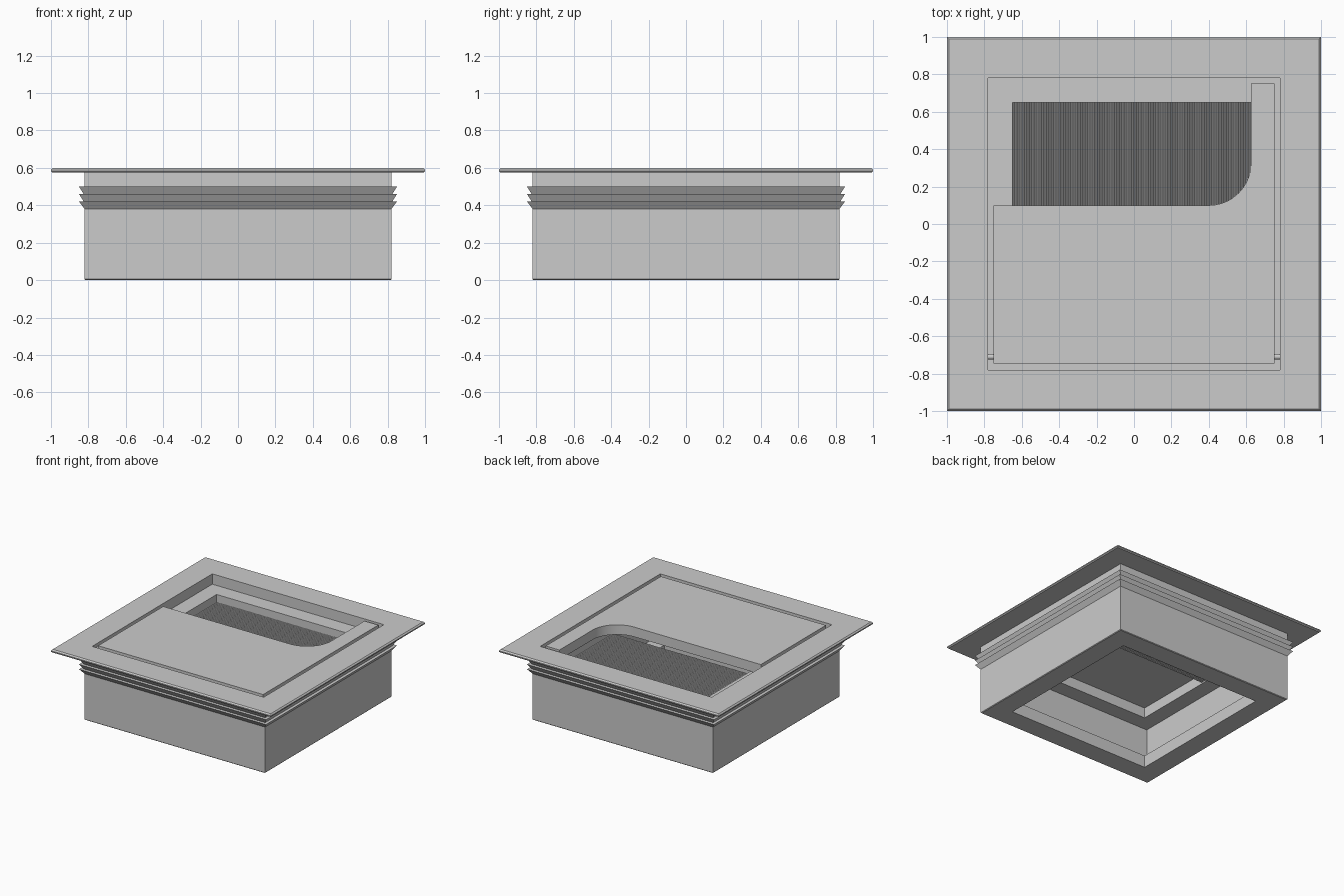
import bpy, bmesh, math

if "Cube" in bpy.data.objects:
    bpy.data.objects.remove(bpy.data.objects["Cube"])


def finish(name, bm):
    bmesh.ops.recalc_face_normals(bm, faces=bm.faces)
    me = bpy.data.meshes.new(name)
    bm.to_mesh(me)
    bm.free()
    ob = bpy.data.objects.new(name, me)
    bpy.context.collection.objects.link(ob)
    return ob


def square_ring(name, profile):
    """Sweep a closed (half width, z) profile around a square with mitred corners."""
    bm = bmesh.new()
    loops = [[bm.verts.new((r * sx, r * sy, z)) for r, z in profile]
             for sx, sy in ((1, 1), (-1, 1), (-1, -1), (1, -1))]
    n = len(profile)
    for c in range(4):
        a, b = loops[c], loops[(c + 1) % 4]
        for i in range(n):
            j = (i + 1) % n
            bm.faces.new((a[i], b[i], b[j], a[j]))
    return finish(name, bm)


def extruded(name, outline, z0, z1):
    bm = bmesh.new()
    face = bm.faces.new([bm.verts.new((x, y, z0)) for x, y in outline])
    new = bmesh.ops.extrude_face_region(bm, geom=[face])
    bmesh.ops.translate(bm, vec=(0, 0, z1 - z0),
                        verts=[v for v in new["geom"] if isinstance(v, bmesh.types.BMVert)])
    return finish(name, bm)


def add_rod(bm, start, end, radius, axis, sides):
    """Capped cylinder along x (axis 0) or y (axis 1)."""
    rings = []
    for p in (start, end):
        ring = []
        for i in range(sides):
            t = 2 * math.pi * i / sides
            co = list(p)
            co[1 - axis] += radius * math.cos(t)
            co[2] += radius * math.sin(t)
            ring.append(bm.verts.new(co))
        rings.append(ring)
    for i in range(sides):
        j = (i + 1) % sides
        bm.faces.new((rings[0][i], rings[0][j], rings[1][j], rings[1][i]))
    bm.faces.new(rings[0])
    bm.faces.new(rings[1])


# Frame: body wall, three gripping ridges, flange, lid recess, ledge and bottom lip
square_ring("frame", [
    (0.815, 0), (0.82, 0.005), (0.82, 0.38),
    (0.85, 0.42), (0.825, 0.42), (0.85, 0.46), (0.825, 0.46), (0.85, 0.50),
    (0.82, 0.50), (0.82, 0.575), (0.993, 0.575), (1.0, 0.582), (1.0, 0.59), (0.99, 0.60),
    (0.78, 0.60), (0.78, 0.515), (0.65, 0.515), (0.65, 0.43),
    (0.78, 0.43), (0.78, 0.10), (0.65, 0.10), (0.65, 0)])

# Lid with rounded cable cut-out
arc = [(0.40 + 0.225 * math.cos(t), 0.325 + 0.225 * math.sin(t))
       for t in (-math.pi / 2 * i / 16 for i in range(17))]
lid = extruded("lid", [(-0.75, -0.745), (0.75, -0.745), (0.75, 0.75), (0.625, 0.75)]
               + arc + [(-0.75, 0.10)], 0.52, 0.60)

# Hinge pins joining lid and frame
bm = bmesh.new()
for s in (-1, 1):
    add_rod(bm, (s * 0.74, -0.71, 0.56), (s * 0.79, -0.71, 0.56), 0.015, 0, 16)
finish("hinge_pins", bm)

# Brush: a row of bristles running from the back ledge
bm = bmesh.new()
count = 100
pitch = 1.30 / count
for i in range(count):
    x = -0.65 + pitch * (i + 0.5)
    add_rod(bm, (x, 0.66, 0.445), (x, 0.02, 0.445), pitch / 2, 1, 8)
finish("brush_bristles", bm)

# Smooth rounded parts, keep hard edges
for ob in bpy.context.scene.objects:
    bpy.ops.object.select_all(action='DESELECT')
    ob.select_set(True)
    bpy.context.view_layer.objects.active = ob
    bpy.ops.object.shade_smooth_by_angle(angle=math.radians(30))
